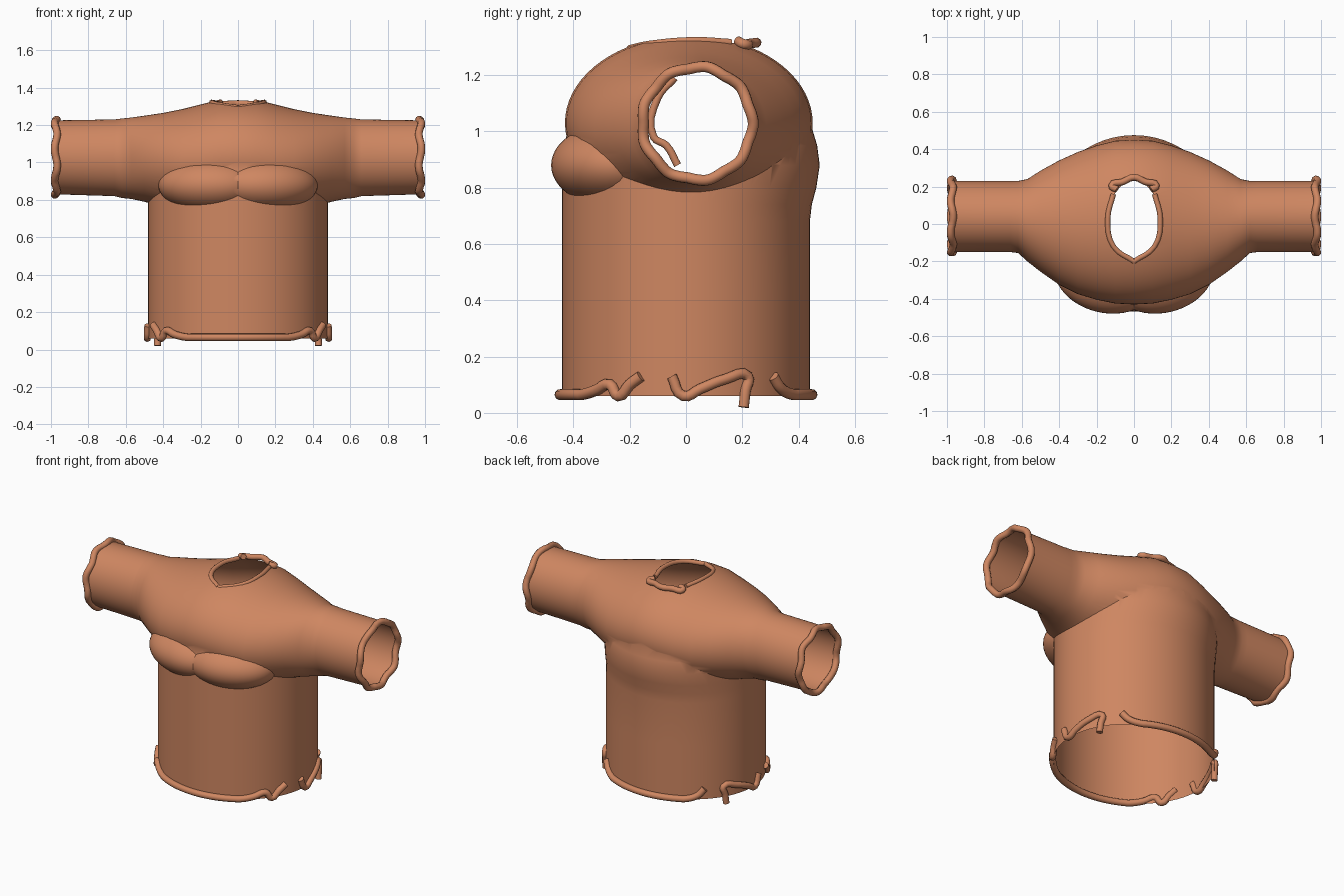
import bpy, bmesh, math
from mathutils import Matrix

if "Cube" in bpy.data.objects:
    bpy.data.objects.remove(bpy.data.objects["Cube"])

mat = bpy.data.materials.new("terracotta_cloth")
mat.diffuse_color = (0.62, 0.24, 0.12, 1)
mat.use_nodes = True
mat.node_tree.nodes["Principled BSDF"].inputs["Base Color"].default_value = mat.diffuse_color
TAU = 2 * math.pi


def add_object(name, bm):
    bmesh.ops.recalc_face_normals(bm, faces=bm.faces)
    me = bpy.data.meshes.new(name)
    bm.to_mesh(me)
    bm.free()
    ob = bpy.data.objects.new(name, me)
    bpy.context.collection.objects.link(ob)
    me.materials.append(mat)
    return ob


def loft(name, rings):
    bm = bmesh.new()
    loops = [[bm.verts.new(p) for p in r] for r in rings]
    for a, b in zip(loops, loops[1:]):
        for i in range(len(a)):
            j = (i + 1) % len(a)
            bm.faces.new((a[i], a[j], b[j], b[i]))
    bm.faces.new(loops[0])
    bm.faces.new(loops[-1])
    return add_object(name, bm)


def boolean(target, other, op):
    m = target.modifiers.new(op, 'BOOLEAN')
    m.operation, m.solver, m.object = op, 'EXACT', other
    bpy.context.view_layer.objects.active = target
    bpy.ops.object.modifier_apply(modifier=m.name)
    bpy.data.objects.remove(other)


def tube(name, pts, r, closed=False):
    cu = bpy.data.curves.new(name, 'CURVE')
    cu.dimensions, cu.bevel_depth, cu.bevel_resolution = '3D', r, 3
    cu.use_fill_caps, cu.resolution_u = True, 4
    s = cu.splines.new('BEZIER')
    s.bezier_points.add(len(pts) - 1)
    for b, p in zip(s.bezier_points, pts):
        b.co = p
        b.handle_left_type = b.handle_right_type = 'AUTO'
    s.use_cyclic_u = closed
    cu.materials.append(mat)
    ob = bpy.data.objects.new(name, cu)
    bpy.context.collection.objects.link(ob)


# Shoulders and sleeves: x, front y, back y, bottom z, top z
half = [(0.1, -.425, .445, .72, 1.335), (0.2, -.405, .42, .72, 1.31),
        (0.3, -.375, .385, .73, 1.285), (0.4, -.325, .34, .76, 1.265),
        (0.5, -.255, .285, .79, 1.25), (0.57, -.2, .24, .805, 1.24),
        (0.62, -.155, .23, .81, 1.235), (0.66, -.15, .23, .82, 1.23),
        (0.98, -.15, .23, .83, 1.225)]
stations = ([(-s[0], *s[1:]) for s in reversed(half)]
            + [(0, -.43, .45, .72, 1.34)] + half)
N = 72
rings = [[(x, (f + b) / 2 + (b - f) / 2 * math.cos(TAU * i / N),
           (l + t) / 2 + (t - l) / 2 * math.sin(TAU * i / N)) for i in range(N)]
         for x, f, b, l, t in stations]
shirt = loft("shirt_body", rings)

# Torso tube with gentle back bulge: z, width, front depth, back depth
levels = [(.06, .48, .44, .44), (.4, .48, .44, .44), (.68, .48, .44, .44),
          (.74, .48, .44, .447), (.8, .48, .44, .463), (.88, .48, .44, .475),
          (.95, .475, .43, .466), (1.02, .46, .42, .445), (1.1, .42, .38, .39)]
torso = loft("torso", [[(w * math.cos(TAU * i / N),
                         (b if math.sin(TAU * i / N) > 0 else f) * math.sin(TAU * i / N), z)
                        for i in range(N)] for z, w, f, b in levels])
boolean(shirt, torso, 'UNION')

# Rounded chest
for s in (-1, 1):
    bm = bmesh.new()
    bmesh.ops.create_uvsphere(bm, u_segments=48, v_segments=24, radius=1)
    bm.transform(Matrix.Translation((.15 * s, -.27, .88))
                 @ Matrix.Rotation(math.radians(13 * s), 4, 'Z')
                 @ Matrix.Diagonal((.28, .205, .145, 1)))
    boolean(shirt, add_object("chest", bm), 'UNION')

# Neck hole
NY, NA, NB = .015, .14, .215
neck = loft("neck_cutter", [[(NA * math.cos(TAU * i / 40), NY + NB * math.sin(TAU * i / 40), z)
                             for i in range(40)] for z in (1.1, 1.6)])
boolean(shirt, neck, 'DIFFERENCE')

# Open the sleeves, hem and neck
bm = bmesh.new()
bm.from_mesh(shirt.data)
bm.normal_update()
caps = []
for f in bm.faces:
    c = f.calc_center_median()
    if abs(c.x) > .975 or c.z < .062 or (
            c.z > 1.05 and (c.x / NA) ** 2 + ((c.y - NY) / NB) ** 2 < 1
            and (f.normal.z < .5 or c.z < 1.15)):
        caps.append(f)
bmesh.ops.delete(bm, geom=caps, context='FACES')
bm.to_mesh(shirt.data)
bm.free()
bpy.ops.object.select_all(action='DESELECT')
shirt.select_set(True)
bpy.context.view_layer.objects.active = shirt
bpy.ops.object.shade_smooth_by_angle(angle=math.radians(35))


def hem(y, z, s):
    return (s * .485 * math.sqrt(max(0, 1 - (y / .447) ** 2)), y, z)


def hem_arc(y0, sign):
    # arc across the front or back between the two sides
    a0 = math.asin(y0 / .447)
    return [(.485 * math.cos(a), sign * .447 * math.sin(a), .065)
            for a in [a0 + (math.pi - 2 * a0) * i / 20 for i in range(21)]]


# Hem cord: front and back arcs with loose curling ends
front_end = [(-.16, .13), (-.2, .1), (-.24, .06), (-.27, .1), (-.32, .08)]
back_end = [(.31, .13), (.335, .09)]
for name, ends, sign, y0 in (("hem_front", front_end, -1, .37), ("hem_back", back_end, 1, .38)):
    tube(name, [hem(y, z, 1) for y, z in ends] + hem_arc(y0, sign)
         + [hem(y, z, -1) for y, z in reversed(ends)], .02)

for s in (-1, 1):
    side = "right" if s > 0 else "left"
    # Loose hem cord on each side
    tube("hem_side_" + side, [hem(y, z, s) for y, z in
         [(-.05, .13), (-.01, .06), (.05, .085), (.14, .12), (.22, .13), (.212, .08), (.205, .02)]], .019)
    # Wavy cuff
    tube("cuff_" + side, [(s * (.974 + .007 * math.sin(7 * a)),
                          .04 + (.195 + .004 * math.cos(9 * a)) * math.cos(a),
                          1.028 + (.2 + .004 * math.cos(9 * a)) * math.sin(a))
                         for a in [TAU * i / 36 for i in range(36)]], .02, True)
    # Loose seam inside the sleeve
    tube("inner_seam_" + side, [(s * .68, y, z) for y, z in
         [(-.04, 1.19), (-.1, 1.12), (-.115, .98), (-.07, .95), (-.03, .88)]], .014)
    # Thin side edge of the collar
    tube("collar_edge_" + side, [(s * .11, .16, 1.315), (s * .14, .03, 1.322),
                                (s * .11, -.12, 1.31), (0, -.2, 1.293)], .014)

# Thick collar cord at the back
tube("collar_back", [(-.09, .185, 1.32), (-.12, .205, 1.31), (-.06, .225, 1.312), (0, .25, 1.315),
                     (.06, .225, 1.312), (.12, .205, 1.31), (.09, .185, 1.32)], .018)
